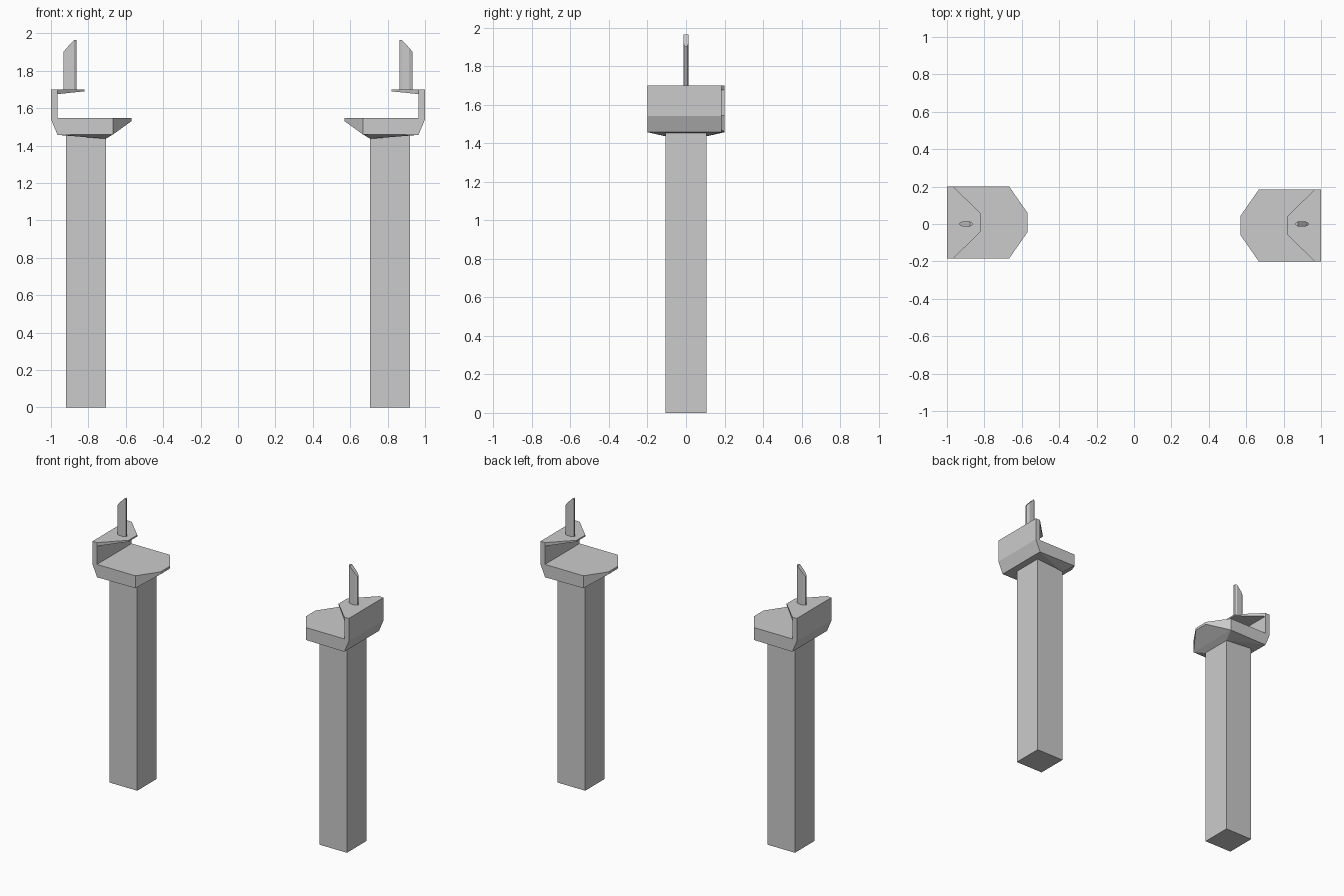
import bpy, bmesh, math
from mathutils import Matrix

if "Cube" in bpy.data.objects:
    bpy.data.objects.remove(bpy.data.objects["Cube"])

CY = 0.008  # small sideways offset of each head


def hull(name, pts):
    """Convex flat-faced solid around a few points."""
    bm = bmesh.new()
    for p in pts:
        bm.verts.new(p)
    res = bmesh.ops.convex_hull(bm, input=bm.verts)
    bmesh.ops.delete(bm, geom=[v for v in res["geom_interior"] if isinstance(v, bmesh.types.BMVert)],
                     context='VERTS')
    bmesh.ops.dissolve_limit(bm, angle_limit=0.01, verts=bm.verts, edges=bm.edges)
    bmesh.ops.recalc_face_normals(bm, faces=bm.faces)
    me = bpy.data.meshes.new(name)
    bm.to_mesh(me)
    bm.free()
    ob = bpy.data.objects.new(name, me)
    bpy.context.collection.objects.link(ob)
    return ob


def mirrored(pts, cy=0.0):
    """Mirror (x, half width, z) points across the middle of the part."""
    return [(x, cy + s * y, z) for x, y, z in pts for s in (-1, 1)]


W = 0.192
parts = [
    # square post
    hull("post", mirrored([(x, 0.107, z) for x in (-0.92, -0.707) for z in (0, 1.46)])),
    # tapered platform with narrow lip, drawn down to the post corners
    hull("platform", mirrored([
        (-0.965, W, 1.547), (-0.667, W, 1.547), (-0.57, 0.052, 1.547),
        (-0.965, W, 1.457), (-0.57, 0.052, 1.53)], CY)
        + mirrored([(-0.707, 0.107, 1.436)])
        + mirrored([(-0.667, W, 1.46)], CY)),
    # outer wall with chamfered foot
    hull("back_wall", mirrored([
        (-1, W, 1.70), (-0.965, W, 1.70), (-0.965, W, 1.457), (-1, W, 1.54)], CY)),
    # wedge shelf on top of the wall
    hull("shelf", mirrored([
        (-0.965, W, 1.70), (-0.965, W, 1.675),
        (-0.82, 0.048, 1.70), (-0.82, 0.048, 1.69)], CY)),
    # upright blade with slanted tip
    hull("blade", mirrored([
        (-0.932, 0.006, 1.69), (-0.914, 0.014, 1.69), (-0.876, 0.014, 1.69), (-0.864, 0.006, 1.69),
        (-0.932, 0.006, 1.902), (-0.914, 0.014, 1.924), (-0.876, 0.014, 1.965), (-0.864, 0.006, 1.965)])),
]

# opposite stand: same parts turned half way round
for ob in parts:
    twin = ob.copy()
    twin.name = ob.name + "_right"
    ob.name += "_left"
    twin.matrix_world = Matrix.Rotation(math.pi, 4, 'Z')
    bpy.context.collection.objects.link(twin)
